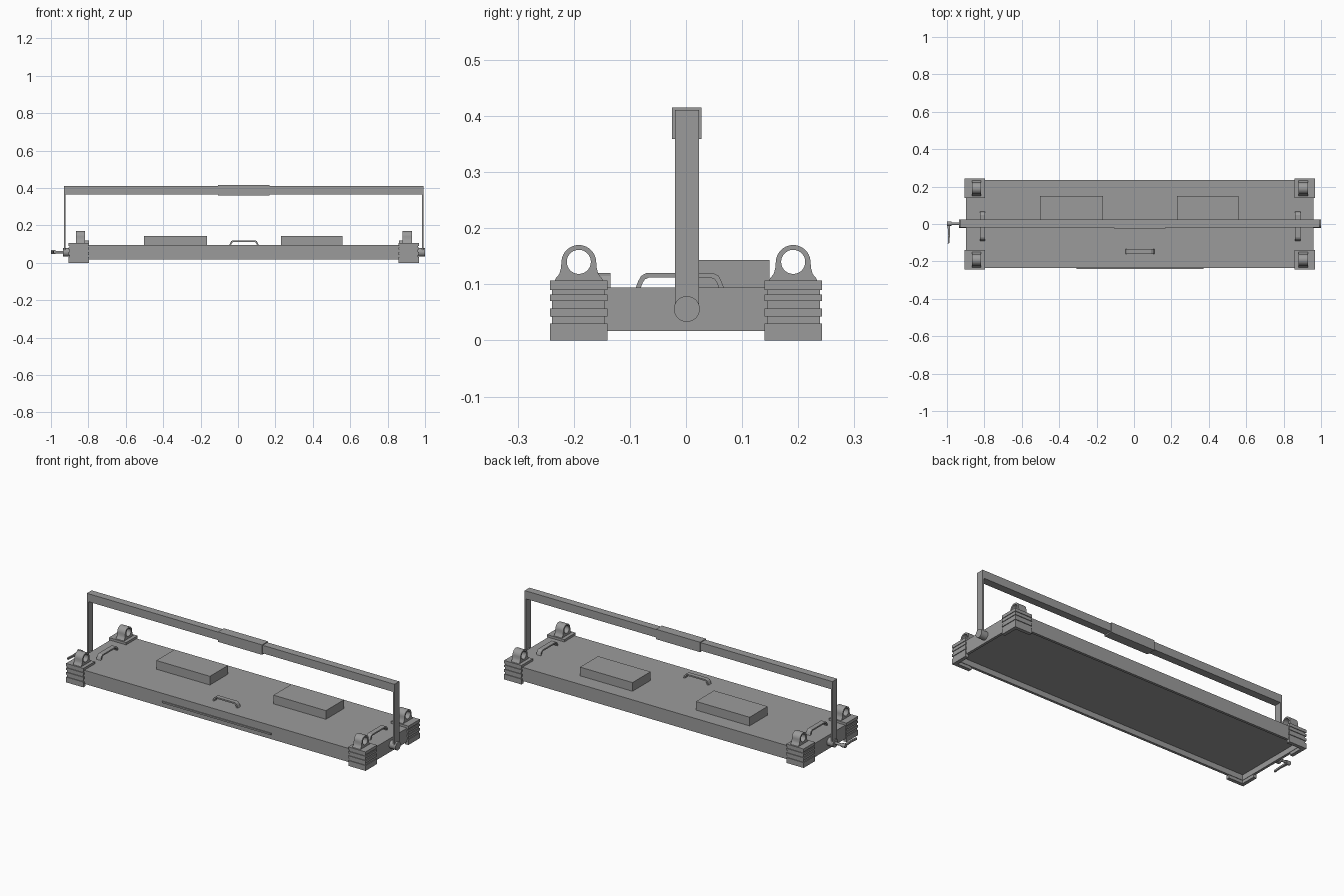
import bpy, bmesh
from math import sin, cos, pi
from mathutils import Matrix

if "Cube" in bpy.data.objects:
    bpy.data.objects.remove(bpy.data.objects["Cube"])

CX = 0.031  # centre of the tray along x
AXES = {'x': Matrix(((0, 0, 1), (1, 0, 0), (0, 1, 0))),
        'y': Matrix(((1, 0, 0), (0, 0, -1), (0, 1, 0))),
        'z': Matrix.Identity(3)}
GREY = bpy.data.materials.new("dark_grey")
GREY.diffuse_color = (.33, .33, .33, 1)
GREY.use_nodes = True
GREY.node_tree.nodes["Principled BSDF"].inputs["Base Color"].default_value = GREY.diffuse_color


def finish(name, bm):
    bmesh.ops.recalc_face_normals(bm, faces=bm.faces)
    for f in bm.faces:
        f.smooth = False
        f.material_index = 0
    me = bpy.data.meshes.new(name)
    bm.to_mesh(me)
    bm.free()
    me.materials.append(GREY)
    ob = bpy.data.objects.new(name, me)
    bpy.context.collection.objects.link(ob)
    return ob


def prism(name, loops, axis, a, b):
    """Extrude closed outlines (extra loops are holes) along an axis from a to b."""
    cu = bpy.data.curves.new(name, 'CURVE')
    cu.dimensions = '2D'
    cu.fill_mode = 'BOTH'
    cu.extrude = (b - a) / 2
    for pts in loops:
        sp = cu.splines.new('POLY')
        sp.points.add(len(pts) - 1)
        for p, (u, v) in zip(sp.points, pts):
            p.co = (u, v, 0, 1)
        sp.use_cyclic_u = True
    tmp = bpy.data.objects.new(name, cu)
    bpy.context.collection.objects.link(tmp)
    bpy.context.view_layer.update()
    dg = bpy.context.evaluated_depsgraph_get()
    me = bpy.data.meshes.new_from_object(tmp.evaluated_get(dg))
    bm = bmesh.new()
    bm.from_mesh(me)
    bpy.data.objects.remove(tmp)
    bpy.data.curves.remove(cu)
    bpy.data.meshes.remove(me)
    bmesh.ops.remove_doubles(bm, verts=bm.verts, dist=1e-5)
    mid = (a + b) / 2
    for v in bm.verts:
        v.co = AXES[axis] @ v.co
        setattr(v.co, axis, getattr(v.co, axis) + mid)
    return finish(name, bm)


def box(name, x, y, z):
    bm = bmesh.new()
    bmesh.ops.create_cube(bm, size=1)
    for v in bm.verts:
        v.co = [r[0] if c < 0 else r[1] for c, r in zip(v.co, (x, y, z))]
    return finish(name, bm)


def arc(u, v, r, a0, a1, n):
    return [(u + r * cos(a0 + (a1 - a0) * i / n), v + r * sin(a0 + (a1 - a0) * i / n))
            for i in range(n + 1)]


def smooth(ob):
    bpy.ops.object.select_all(action='DESELECT')
    ob.select_set(True)
    bpy.context.view_layer.objects.active = ob
    bpy.ops.object.shade_smooth_by_angle()


def cyl(name, axis, u, v, r, a, b, n=32):
    ob = prism(name, [arc(u, v, r, 0, 2 * pi, n)[:-1]], axis, a, b)
    smooth(ob)
    return ob


# Tray with a recessed underside
tray = box("tray", (CX - .9285, CX + .9285), (-.234, .234), (.017, .094))
bm = bmesh.new()
bm.from_mesh(tray.data)
bm.faces.ensure_lookup_table()
under = min(bm.faces, key=lambda f: f.calc_center_median().z)
bmesh.ops.inset_region(bm, faces=[under], thickness=.02)
wall = bmesh.ops.extrude_discrete_faces(bm, faces=[under])['faces']
bmesh.ops.translate(bm, verts=wall[0].verts[:], vec=(0, 0, .03))
bm.to_mesh(tray.data)
bm.free()

# Ribbed corner bumpers, top plates and lifting lugs
BANDS = [(0, .03, 0), (.03, .043, .004), (.043, .057, 0), (.057, .07, .004),
         (.07, .082, 0), (.082, .095, .004)]
for sx in (-1, 1):
    for sy in (-1, 1):
        for z0, z1, e in BANDS:
            X, Y, x, y, t = .936 - e, .2425 - e, .828 + e, .14 + e, .02 - e
            ell = [(X, Y), (x, Y), (x, Y - t), (X - t, Y - t), (X - t, y), (X, y)]
            prism("corner_bumper", [[(CX + sx * u, sy * v) for u, v in ell]], 'z', z0, z1)
        xs = sorted((CX + sx * .828, CX + sx * .936))
        box("corner_plate", xs, sorted((sy * .14, sy * .2425)), (.09, .107))
        c = sy * .191
        outer = (arc(c, .139, .031, 0, pi, 20)
                 + [(c - .032, .128), (c - .035, .118), (c - .041, .111), (c - .043, .106),
                    (c + .043, .106), (c + .041, .111), (c + .035, .118), (c + .032, .128)])
        hole = arc(c, .14, .0215, 0, 2 * pi, 28)[:-1]
        m = CX + sx * .873
        smooth(prism("lifting_lug", [outer, hole], 'x', m - .025, m + .025))


# Grab handles
def handle_profile(c):
    half = [(.079, .093), (.074, .106), (.069, .115), (.06, .12)]
    inner = [(.055, .112), (.062, .109), (.066, .103), (.070, .093)]
    right = [(c + u, v) for u, v in half]
    left = [(c - u, v) for u, v in half[::-1]]
    return right + left + [(c - u, v) for u, v in inner[::-1]] + [(c + u, v) for u, v in inner]


prism("front_handle", [handle_profile(.032)], 'y', -.16, -.135)
prism("left_handle", [handle_profile(-.011)], 'x', -.823, -.796)
prism("right_handle", [handle_profile(-.011)], 'x', .862, .889)

# Equipment boxes on the deck and front strip
for x0, x1 in ((-.502, -.167), (.23, .558)):
    box("deck_box", (x0, x1), (-.012, .149), (.09, .143))
box("front_strip", (-.308, .372), (-.24, -.23), (.042, .051))

# Carrying arm
box("arm_bar", (-.931, .992), (-.02, .023), (.366, .411))
box("arm_sleeve", (-.108, .168), (-.025, .028), (.359, .415))
for x0, x1 in ((-.931, -.922), (.983, .992)):
    foot = arc(.0015, .056, .0215, pi, 2 * pi, 12)
    prism("arm_post", [foot + [(.023, .37), (-.02, .37)]], 'x', x0, x1)

# Pivots and locking crank
cyl("right_pivot", 'x', .0015, .056, .023, .95, 1.0)
cyl("left_pivot", 'x', .0015, .056, .023, -.936, -.89)
cyl("crank_rod", 'x', .0015, .057, .007, -.99, -.93, 16)
cyl("crank_hub", 'x', .0015, .057, .011, -1.0, -.975, 20)
prism("crank_lever", [[(-.998, .006), (-.982, .006), (-.984, -.06), (-.988, -.105),
                       (-.996, -.105), (-.993, -.06)]], 'z', .052, .062)
